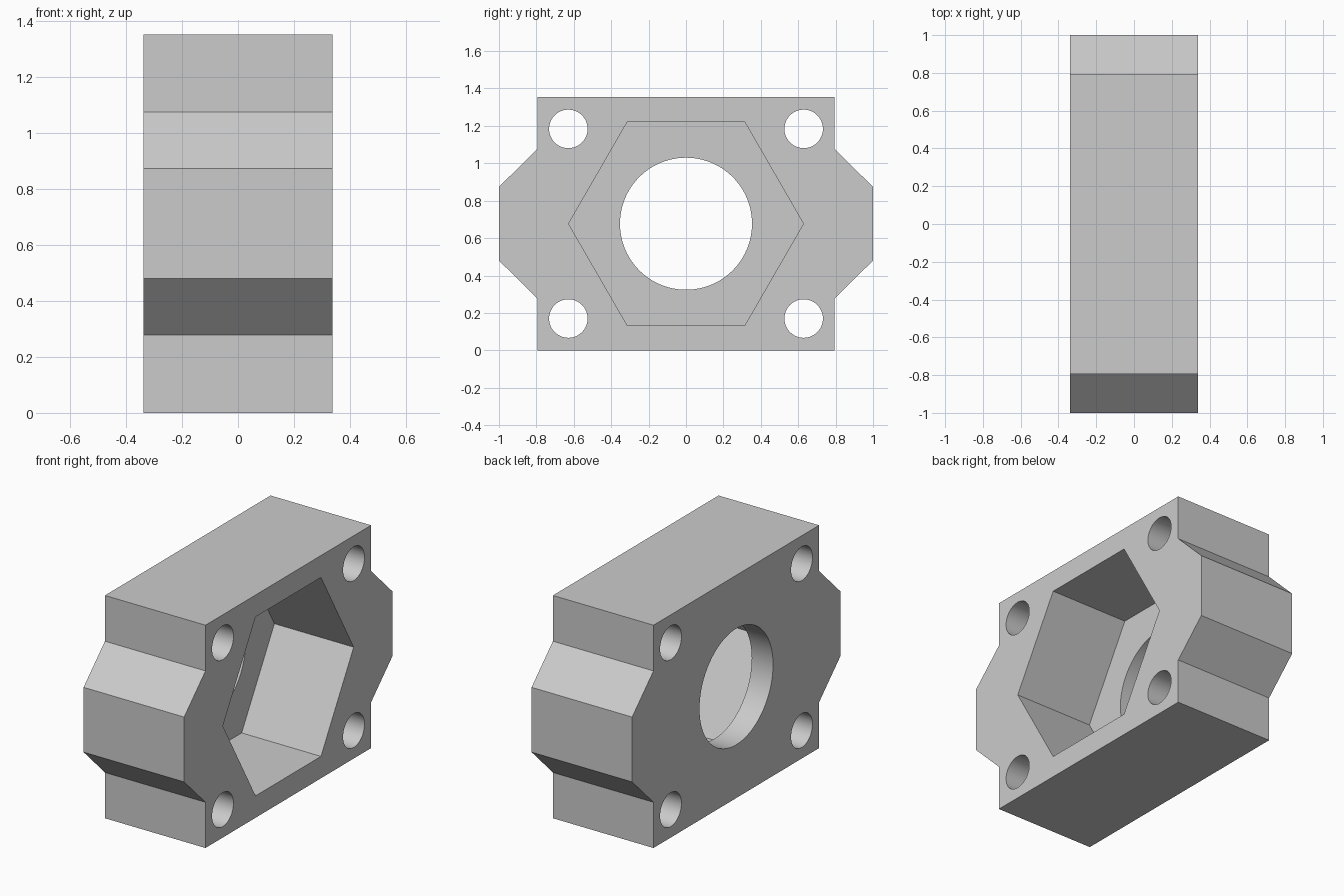
import bpy
import math
from math import radians

cube = bpy.data.objects.get("Cube")
if cube:
    bpy.data.objects.remove(cube, do_unlink=True)

HALF_X = 0.338      # half thickness of the block
MID_Z = 0.677       # height of the bore axis
POCKET_DEPTH = 0.533

grey = bpy.data.materials.new("plain grey")
grey.use_nodes = True
GREY = (0.6, 0.6, 0.6, 1)
grey.diffuse_color = GREY
grey.node_tree.nodes["Principled BSDF"].inputs["Base Color"].default_value = GREY


def prism(name, outline, x0, x1):
    """Extrude a (y, z) outline, measured from the bore axis, from x0 to x1."""
    n = len(outline)
    verts = [(x, y, z + MID_Z) for x in (x0, x1) for y, z in outline]
    faces = [tuple(reversed(range(n))), tuple(range(n, 2 * n))]
    faces += [(i, (i + 1) % n, n + (i + 1) % n, n + i) for i in range(n)]
    mesh = bpy.data.meshes.new(name)
    mesh.from_pydata(verts, [], faces)
    mesh.materials.append(grey)
    obj = bpy.data.objects.new(name, mesh)
    bpy.context.collection.objects.link(obj)
    return obj


def ring(radius, sides, y=0, z=0):
    """Regular polygon around (y, z)."""
    return [(y + radius * math.cos(math.tau * i / sides),
             z + radius * math.sin(math.tau * i / sides)) for i in range(sides)]


# Block with a chamfered lug on each side: mirror one quarter of the outline
quarter = [(1, 0.197), (0.795, 0.399), (0.795, MID_Z)]
half = quarter + [(-y, z) for y, z in reversed(quarter)]
block = prism("housing_block", half + [(-y, -z) for y, z in half], -HALF_X, HALF_X)

# Cutters: centre bore, hexagonal pocket, four corner bolt holes
out = HALF_X + 0.1
cutters = [
    prism("bore_cutter", ring(0.353, 96), -out, out - 0.2),
    prism("pocket_cutter", ring(0.628, 6), HALF_X - POCKET_DEPTH, out),
]
for sy in (-1, 1):
    for sz in (-1, 1):
        cutters.append(prism("bolt_hole_cutter",
                             ring(0.103, 48, sy * 0.629, sz * 0.507), -out, out))

bpy.ops.object.select_all(action='DESELECT')
bpy.context.view_layer.objects.active = block
block.select_set(True)
for cutter in cutters:
    mod = block.modifiers.new("cut", 'BOOLEAN')
    mod.operation = 'DIFFERENCE'
    mod.solver = 'EXACT'
    mod.object = cutter
    bpy.ops.object.modifier_apply(modifier=mod.name)
    bpy.data.objects.remove(cutter, do_unlink=True)

# Smooth hole walls, crisp edges everywhere else
bpy.ops.object.shade_smooth_by_angle(angle=radians(30))
